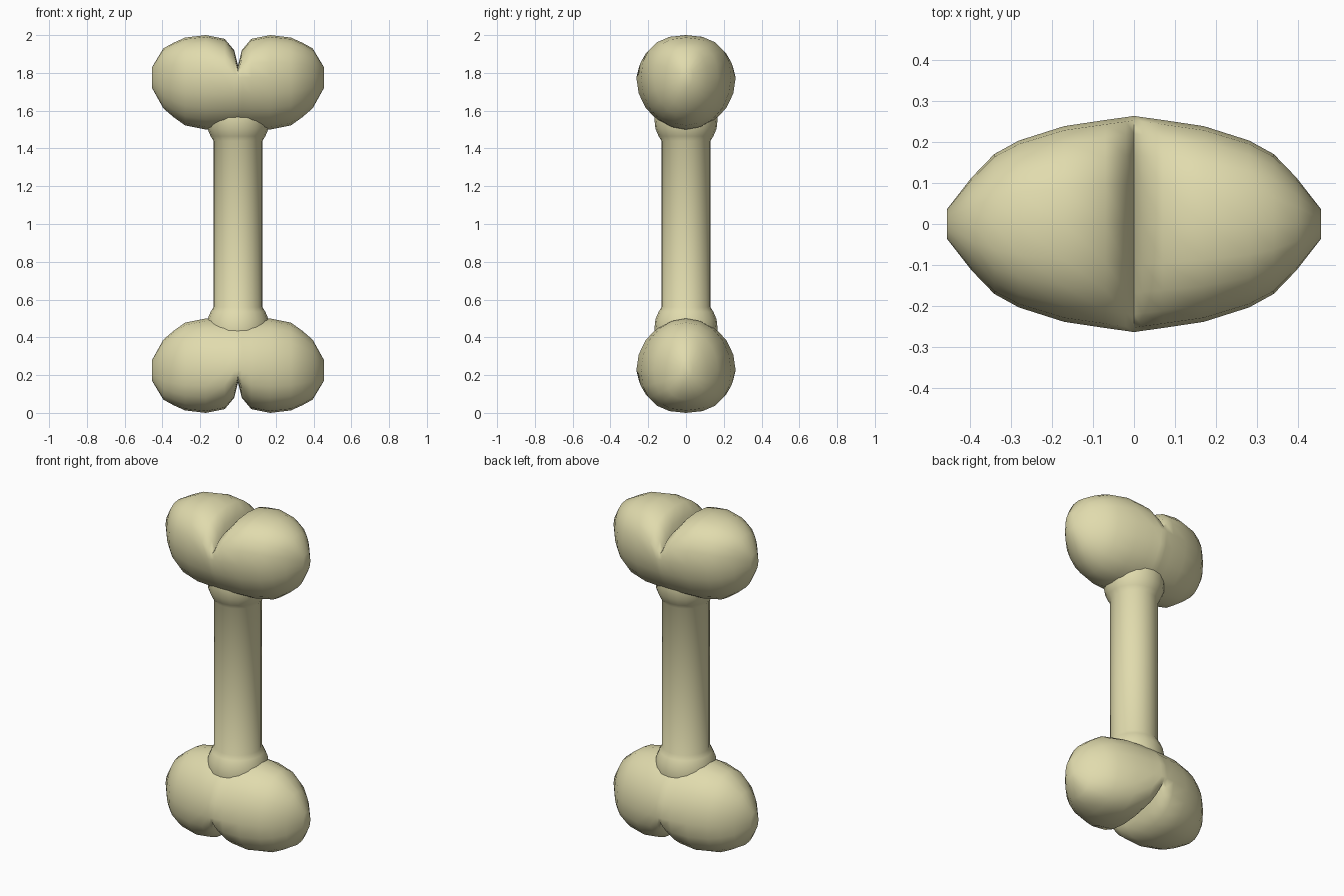
import bpy, bmesh, math

if "Cube" in bpy.data.objects:
    bpy.data.objects.remove(bpy.data.objects["Cube"])

bone = bpy.data.materials.new("cream bone")
bone.diffuse_color = (0.75, 0.71, 0.42, 1)
bone.use_nodes = True
bone.node_tree.nodes["Principled BSDF"].inputs["Base Color"].default_value = bone.diffuse_color


def loft(name, rings, angle):
    """Skin a list of equal-length rings, cap both ends, smooth shade."""
    bm = bmesh.new()
    vr = [[bm.verts.new(p) for p in r] for r in rings]
    n = len(vr[0])
    for a, b in zip(vr, vr[1:]):
        for i in range(n):
            j = (i + 1) % n
            bm.faces.new((a[i], a[j], b[j], b[i]))
    bm.faces.new(vr[0])
    bm.faces.new(vr[-1])
    bmesh.ops.recalc_face_normals(bm, faces=bm.faces)
    me = bpy.data.meshes.new(name)
    bm.to_mesh(me)
    bm.free()
    me.materials.append(bone)
    ob = bpy.data.objects.new(name, me)
    bpy.context.collection.objects.link(ob)
    bpy.ops.object.select_all(action='DESELECT')
    ob.select_set(True)
    bpy.context.view_layer.objects.active = ob
    bpy.ops.object.shade_smooth_by_angle(angle=math.radians(angle))


# knuckle cross-sections: x, inner z, outer z, half depth
HALF = [(0, 1.50, 1.84, .263), (.02, 1.50, 1.92, .26), (.07, 1.50, 1.98, .253),
        (.17, 1.50, 2.0, .238), (.28, 1.522, 1.987, .203), (.34, 1.565, 1.96, .17),
        (.395, 1.612, 1.93, .113), (.455, 1.72, 1.83, .036)]
STATIONS = [(-x, a, b, c) for x, a, b, c in HALF[:0:-1]] + HALF
MID = 1.775


def knuckle_ring(x, low, high, depth, flip, n=20):
    ring = []
    for i in range(n):
        t = 2 * math.pi * i / n
        c, s = math.cos(t), math.sin(t)
        k = 0.85 if s > 0 else 1.0      # outer side is slightly fuller
        y = depth * math.copysign(abs(c) ** k, c)
        z = MID + (s ** k * (high - MID) if s > 0 else s * (MID - low))
        ring.append((x, y, 2 - z if flip else z))
    return ring


# double-lobed ends, mirrored top to bottom
for name, flip in (("upper_knuckle", False), ("lower_knuckle", True)):
    loft(name, [knuckle_ring(*s, flip) for s in STATIONS], 75)

# shaft with flared collars running into the knuckles
UP = [(.13, 1.0), (.13, 1.44), (.145, 1.465), (.162, 1.505), (.168, 1.56), (.16, 1.62)]
PROFILE = [(r, 2 - z) for r, z in UP[:0:-1]] + UP
SIDES = 20
loft("shaft", [[(r * math.cos(2 * math.pi * i / SIDES), r * math.sin(2 * math.pi * i / SIDES), z)
                for i in range(SIDES)] for r, z in PROFILE], 60)
